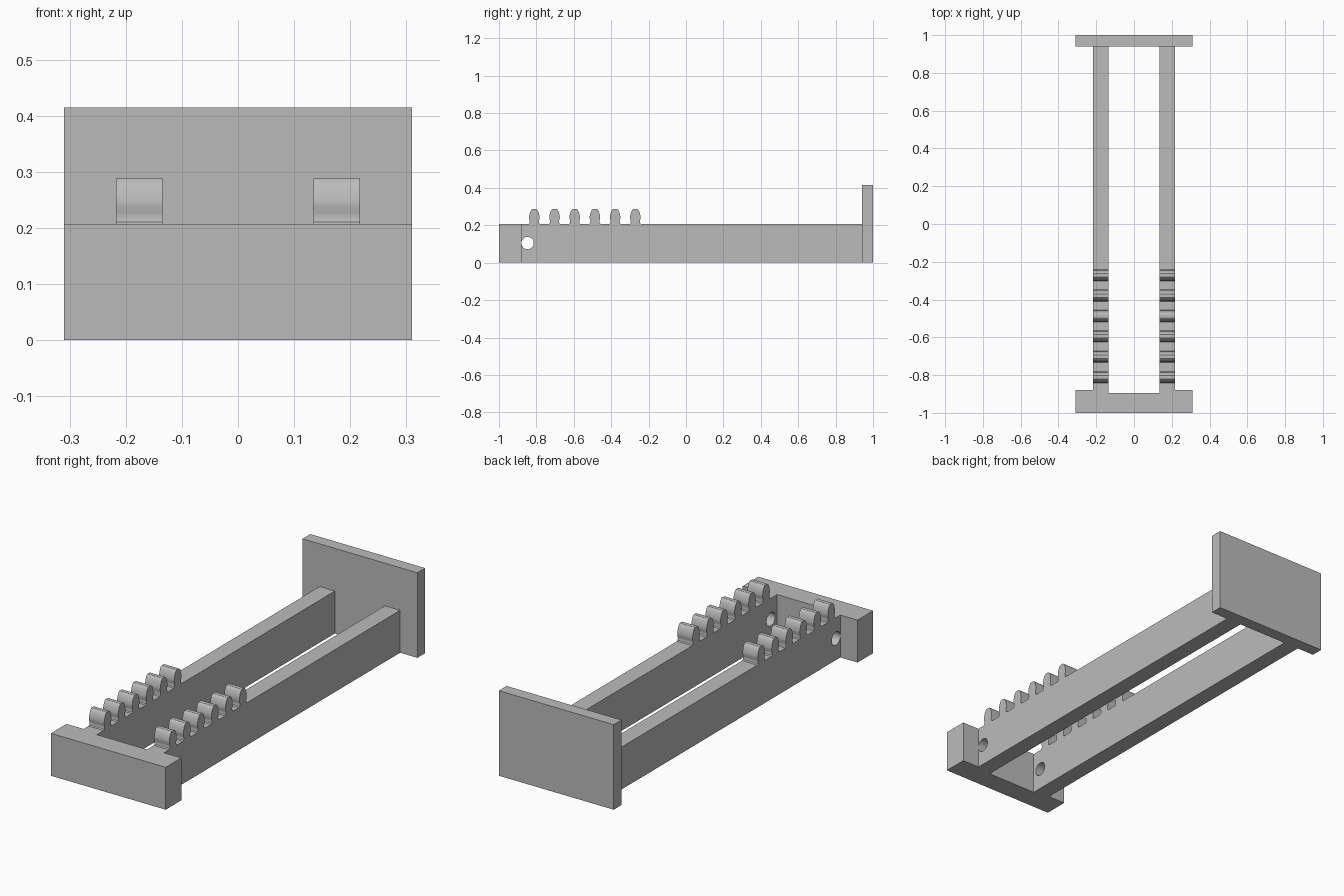
import bpy
import bmesh
from math import pi
from mathutils import Matrix, Vector

cube = bpy.data.objects.get("Cube")
if cube:
    bpy.data.objects.remove(cube, do_unlink=True)

grey = bpy.data.materials.new("plain grey")
grey.use_nodes = True
colour = (0.5, 0.5, 0.5, 1)
grey.diffuse_color = colour
grey.node_tree.nodes["Principled BSDF"].inputs["Base Color"].default_value = colour

HALF_WIDTH = 0.31
RAIL_IN, RAIL_OUT = 0.135, 0.217
RAIL_TOP = 0.207
BAR_BACK, SHOULDER = -0.895, -0.88
PLATE_FRONT = 0.94


def prism(name, outline, offset):
    """Extrude a closed 3D outline along an offset vector."""
    bm = bmesh.new()
    face = bm.faces.new([bm.verts.new(p) for p in outline])
    moved = bmesh.ops.extrude_face_region(bm, geom=[face], use_keep_orig=True)
    verts = [g for g in moved["geom"] if isinstance(g, bmesh.types.BMVert)]
    bmesh.ops.translate(bm, verts=verts, vec=Vector(offset))
    bmesh.ops.recalc_face_normals(bm, faces=bm.faces[:])
    mesh = bpy.data.meshes.new(name)
    bm.to_mesh(mesh)
    bm.free()
    mesh.materials.append(grey)
    obj = bpy.data.objects.new(name, mesh)
    bpy.context.collection.objects.link(obj)
    return obj


# Front crossbar, notched where the rails enter
half = [(HALF_WIDTH, -1), (HALF_WIDTH, SHOULDER), (RAIL_OUT, SHOULDER), (RAIL_OUT, BAR_BACK)]
plan = half + [(-x, y) for x, y in reversed(half)]
prism("front_crossbar", [(x, y, 0) for x, y in plan], (0, 0, RAIL_TOP))

# Back end plate
w, h = HALF_WIDTH, 0.415
prism("back_plate", [(-w, PLATE_FRONT, 0), (w, PLATE_FRONT, 0), (w, PLATE_FRONT, h),
                     (-w, PLATE_FRONT, h)], (0, 1 - PLATE_FRONT, 0))

# Rail side outline: six rounded teeth with pinched roots
tooth = [(0.031, RAIL_TOP), (0.026, 0.211), (0.024, 0.218), (0.025, 0.227), (0.028, 0.238),
         (0.028, 0.247), (0.025, 0.262), (0.020, 0.276), (0.015, 0.284), (0.009, 0.288)]
side = [(BAR_BACK, 0), (BAR_BACK, RAIL_TOP)]
for i in range(6):
    centre = -0.811 + i * 0.108
    side += [(centre - dy, z) for dy, z in tooth]
    side += [(centre + dy, z) for dy, z in reversed(tooth)]
side += [(PLATE_FRONT, RAIL_TOP), (PLATE_FRONT, 0)]

# Cutter for the pin hole through both rails
bm = bmesh.new()
bmesh.ops.create_cone(bm, cap_ends=True, segments=32, radius1=0.033, radius2=0.033, depth=1,
                      matrix=Matrix.Translation((0, -0.847, 0.105)) @ Matrix.Rotation(pi / 2, 4, "Y"))
mesh = bpy.data.meshes.new("pin_hole_cutter")
bm.to_mesh(mesh)
bm.free()
mesh.materials.append(grey)
cutter = bpy.data.objects.new("pin_hole_cutter", mesh)
bpy.context.collection.objects.link(cutter)
cutter.hide_render = True
cutter.hide_set(True)
cutter.display_type = "WIRE"

# Toothed rails
for name, x in (("left_rail", RAIL_IN), ("right_rail", -RAIL_OUT)):
    rail = prism(name, [(x, y, z) for y, z in side], (RAIL_OUT - RAIL_IN, 0, 0))
    cut = rail.modifiers.new("pin_hole", "BOOLEAN")
    cut.operation = "DIFFERENCE"
    cut.solver = "EXACT"
    cut.object = cutter
    bpy.ops.object.select_all(action="DESELECT")
    rail.select_set(True)
    bpy.context.view_layer.objects.active = rail
    bpy.ops.object.modifier_apply(modifier=cut.name)
    bpy.ops.object.shade_smooth_by_angle(angle=pi / 6)

bpy.data.objects.remove(cutter, do_unlink=True)
